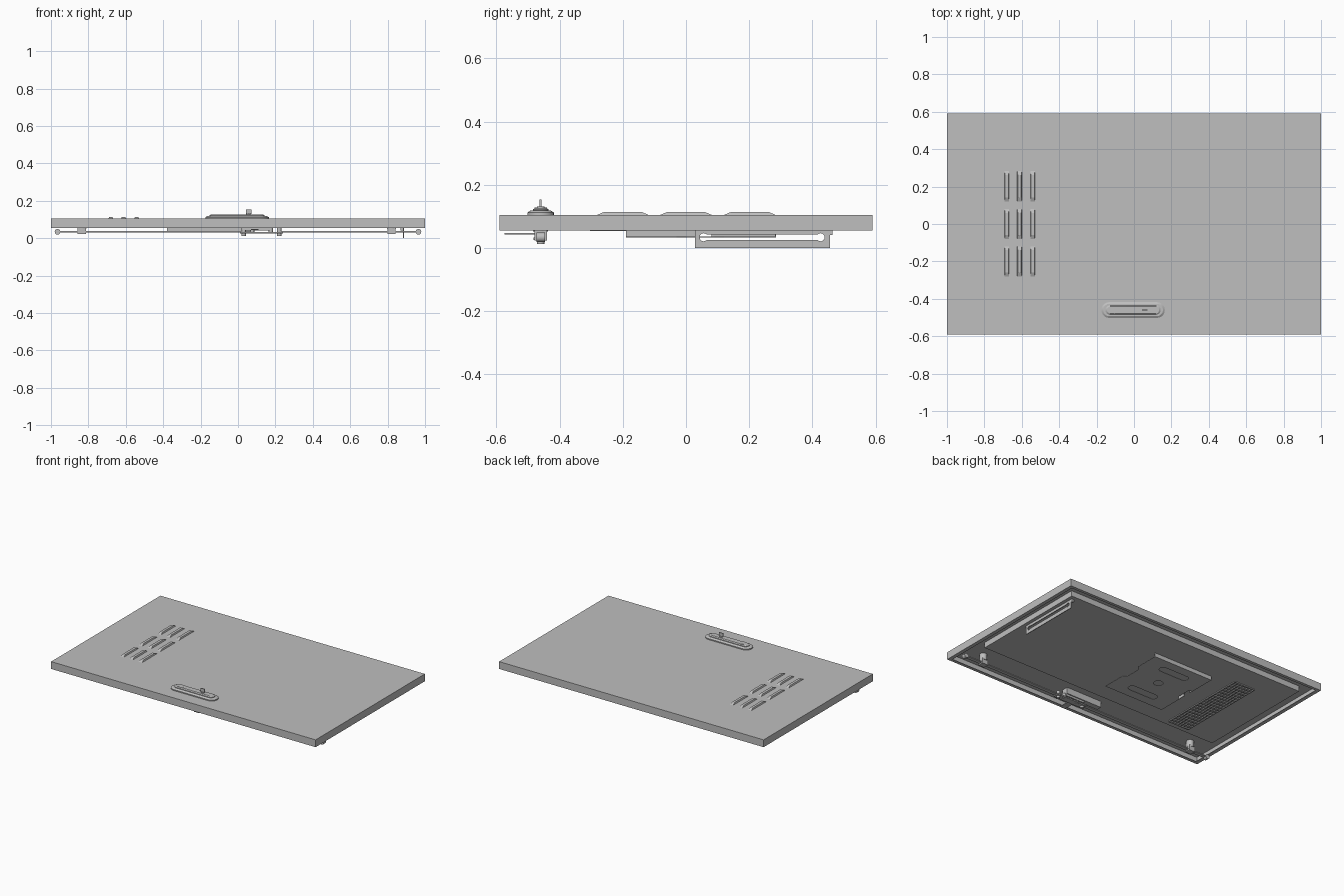
import bpy, bmesh, math
from mathutils import Matrix

if "Cube" in bpy.data.objects:
    bpy.data.objects.remove(bpy.data.objects["Cube"])

grey = bpy.data.materials.new("light grey metal")
grey.use_nodes = True
colour = (0.52, 0.52, 0.52, 1)
grey.diffuse_color = colour
grey.node_tree.nodes["Principled BSDF"].inputs["Base Color"].default_value = colour


def make(name, bm, smooth=False):
    bmesh.ops.recalc_face_normals(bm, faces=bm.faces)
    mesh = bpy.data.meshes.new(name)
    bm.to_mesh(mesh)
    bm.free()
    mesh.materials.append(grey)
    ob = bpy.data.objects.new(name, mesh)
    bpy.context.collection.objects.link(ob)
    if smooth:
        bpy.ops.object.select_all(action='DESELECT')
        ob.select_set(True)
        bpy.context.view_layer.objects.active = ob
        bpy.ops.object.shade_smooth_by_angle()
    return ob


def add_box(bm, x, y, z):
    size = [b - a for a, b in (x, y, z)]
    mid = [(a + b) / 2 for a, b in (x, y, z)]
    bmesh.ops.create_cube(bm, size=1, matrix=Matrix.Translation(mid) @ Matrix.Diagonal((*size, 1)))


def box(name, x, y, z):
    bm = bmesh.new()
    add_box(bm, x, y, z)
    return make(name, bm)


def cylinder(name, centre, radius, depth, axis='Z'):
    bm = bmesh.new()
    turn = Matrix() if axis == 'Z' else Matrix.Rotation(math.pi / 2, 4, 'X')
    bmesh.ops.create_cone(bm, cap_ends=True, segments=24, radius1=radius, radius2=radius,
                          depth=depth, matrix=Matrix.Translation(centre) @ turn)
    return make(name, bm, True)


def stadium(cx, cy, half, r, steps=10):
    """Outline with round ends; half is the half length including the ends."""
    pts = []
    for side in (1, -1):
        for i in range(steps + 1):
            a = -math.pi / 2 + math.pi * i / steps
            pts.append((cx + side * (half - r + r * math.cos(a)), cy + side * r * math.sin(a)))
    return pts


def rect(x0, x1, y0, y1):
    return [(x0, y0), (x1, y0), (x1, y1), (x0, y1)]


def loft(name, rings, smooth=True):
    """Skin between (outline, height) rings, capped at both ends."""
    bm = bmesh.new()
    loops = [[bm.verts.new((x, y, z)) for x, y in pts] for pts, z in rings]
    n = len(loops[0])
    for a, b in zip(loops, loops[1:]):
        for i in range(n):
            bm.faces.new((a[i], a[(i + 1) % n], b[(i + 1) % n], b[i]))
    bm.faces.new(loops[0][::-1])
    bm.faces.new(loops[-1])
    return make(name, bm, smooth)


def plate(name, outlines, depth, matrix):
    """Flat sheet with holes: the first outline is outer, the rest are cut out."""
    bm = bmesh.new()
    edges = []
    for pts in outlines:
        vs = [bm.verts.new((x, y, 0)) for x, y in pts]
        edges += [bm.edges.new((vs[i - 1], vs[i])) for i in range(len(vs))]
    bmesh.ops.triangle_fill(bm, edges=edges, use_beauty=True)
    ext = bmesh.ops.extrude_face_region(bm, geom=bm.faces[:])
    bmesh.ops.translate(bm, vec=(0, 0, depth), verts=[v for v in ext["geom"] if isinstance(v, bmesh.types.BMVert)])
    bmesh.ops.transform(bm, matrix=matrix, verts=bm.verts)
    return make(name, bm)


# Door skin: open tray with folded walls and return lips
box("door_sheet", (-1, 1), (-.59, .59), (.097, .105))
for s in (-1, 1):
    side = "left" if s > 0 else "right"
    end = "back" if s > 0 else "front"
    box(side + "_wall", sorted((s, s * .992)), (-.59, .59), (.055, .1))
    box(side + "_lip", sorted((s, s * .975)), (-.59, .59), (.055, .059))
    box(end + "_wall", (-1, 1), sorted((s * .59, s * .582)), (.055, .1))
    box(end + "_lip", (-1, 1), sorted((s * .59, s * .57)), (.055, .059))

# Raised inner lining behind the rods
box("inner_lining", (-.91, .91), (-.34, .49), (.06, .098))

# Louvres: low hoods in a three by three grid
for x in (-.68, -.612, -.542):
    for y in (-.2, 0, .202):
        loft("louvre", [(rect(x - .013, x + .013, y - .083, y + .083), .104),
                        (rect(x - .009, x + .009, y - .06, y + .06), .114)], False)

# Vent screen behind the louvres
bm = bmesh.new()
for i in range(8):
    x = -.685 + i * .022
    add_box(bm, (x - .004, x + .004), (-.3, .33), (.054, .061))
for i in range(22):
    y = -.3 + i * .03
    add_box(bm, (-.685, -.531), (y - .004, y + .004), (.054, .061))
make("vent_screen", bm)

# Swing handle: stepped base, grip, pivot and key
hy = -.46
loft("handle_base", [(stadium(-.005, hy, h, r), z) for h, r, z in
     ((.17, .042, .104), (.17, .042, .112), (.16, .033, .118), (.15, .026, .118))])
loft("handle_grip", [(stadium(-.005, hy, h, r), z) for h, r, z in
     ((.148, .025, .117), (.148, .025, .122), (.14, .018, .127))])
cylinder("handle_pivot", (-.105, hy, .125), .02, .005)
cylinder("lock_cylinder", (.055, hy, .128), .012, .006)
box("key_blade", (.042, .072), (hy - .003, hy + .003), (.13, .154))

# Lock case under the handle
box("lock_case", (-.1, .17), (-.478, -.435), (.055, .097))
box("lock_gear_case", (.03, .17), (-.478, -.442), (.042, .056))
box("lock_tongue", (.07, .11), (-.575, -.47), (.043, .048))
for x, low in ((.03, .012), (.075, .024), (.175, .024), (.22, .012)):
    cylinder("lock_stud", (x, hy, (low + .06) / 2), .012, .06 - low)
box("lock_crossbar", (.01, .24), (-.482, -.44), (.026, .034))

# Latch rods with rollers and guides
for s in (-1, 1):
    a, b = sorted((s * .96, .125 + s * .1))
    box("latch_rod", (a, b), (hy - .012, hy + .012), (.031, .038))
    cylinder("rod_roller", (s * .965, hy, .034), .015, .026, 'Y')
    gx = .82 if s > 0 else -.835
    cylinder("guide_post", (gx, hy, .076), .024, .046)
    box("guide_block", (gx - .022, gx + .022), (hy - .02, hy + .02), (.023, .06))

# Slotted stay bracket, standing on edge
stay = []
for end in (1, -1):
    for i in range(11):
        a = math.radians(-140 + 28 * i)
        stay.append((.241 + end * (.185 + .013 * math.cos(a)), .034 + end * .013 * math.sin(a)))
stand = Matrix(((0, 0, 1, .882), (1, 0, 0, 0), (0, 1, 0, 0), (0, 0, 0, 1)))
plate("stay_bracket", [rect(.028, .455, 0, .061), stay], .005, stand)
box("stay_hook", (.87, .887), (.455, .464), (.041, .061))

# Document plate: notched sheet with two slots and a round hole
outer = [(-.38, -.19), (.07, -.19), (.07, -.03), (.045, 0), (.045, .09), (.07, .12),
         (.07, .285), (-.38, .285), (-.38, .12), (-.355, .09), (-.355, 0), (-.38, -.03)]
holes = [stadium(-.155, y, .11, .026) for y in (-.1, .195)] + [stadium(-.155, .047, .03, .0299)]
plate("document_plate", [outer] + holes, .004, Matrix.Translation((0, 0, .033)))
box("plate_back_flange", (-.38, .07), (.281, .285), (.033, .061))
for y0, y1 in ((-.19, .03), (.08, .285)):
    box("plate_side_flange", (-.38, -.376), (y0, y1), (.033, .061))
